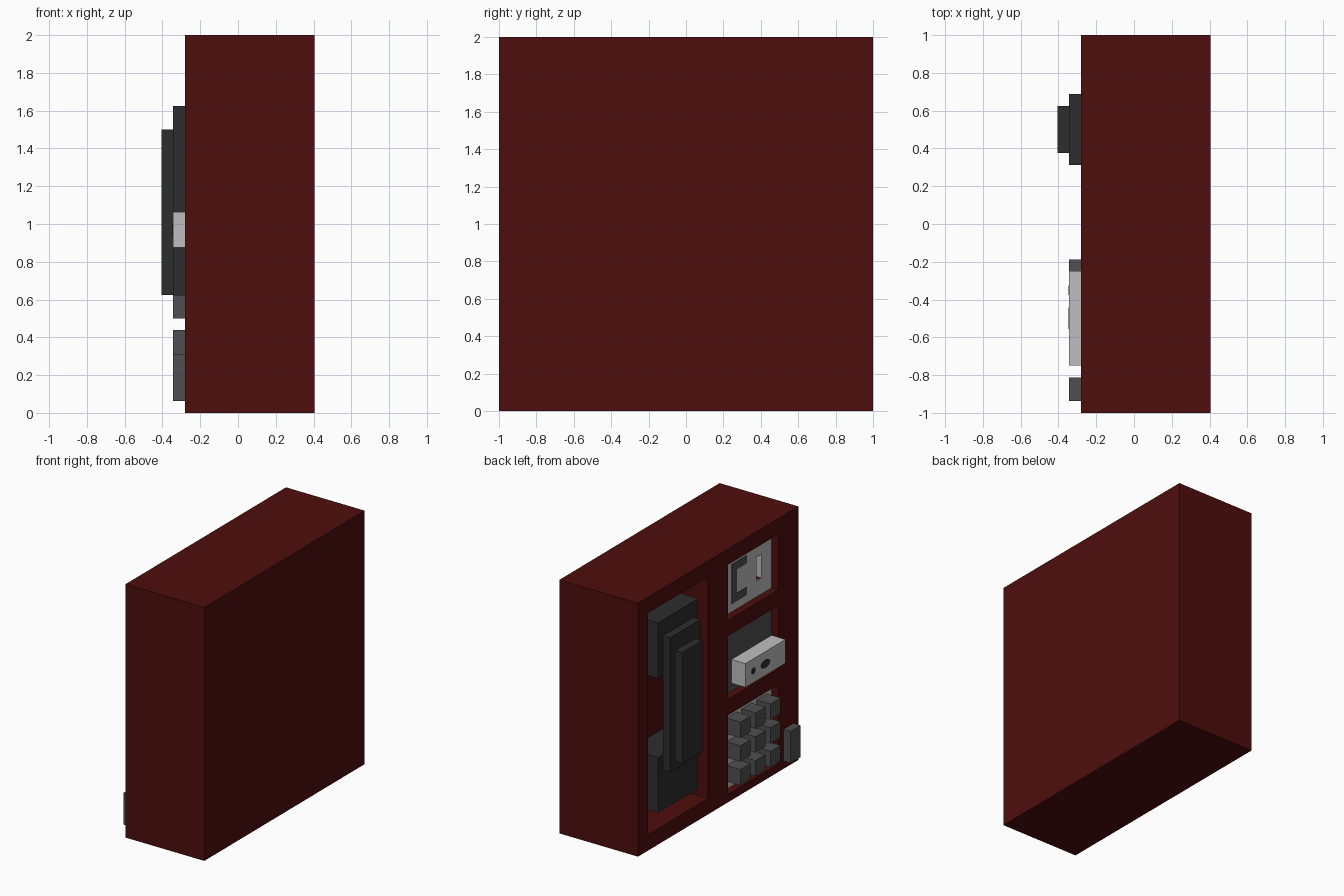
import bpy
import math

if "Cube" in bpy.data.objects:
    bpy.data.objects.remove(bpy.data.objects["Cube"], do_unlink=True)


def material(name, rgb):
    m = bpy.data.materials.new(name)
    m.use_nodes = True
    m.diffuse_color = (*rgb, 1)
    m.node_tree.nodes["Principled BSDF"].inputs["Base Color"].default_value = (*rgb, 1)
    return m


RED = material("dark red", (0.078, 0.0042, 0.0042))
WHITE = material("light grey", (0.52, 0.52, 0.52))
GREY = material("mid grey", (0.08, 0.08, 0.08))
DARK = material("charcoal", (0.027, 0.027, 0.027))

FACE = -0.28125          # front plane of the cabinet
STEP = 0.0625            # basic module
BACK = FACE + STEP       # floor of the shallow recesses
DEEP = FACE + 4 * STEP   # floor of the handset recess


def box(name, x, y, z, mat):
    """Box from its (min, max) range on each axis."""
    bpy.ops.mesh.primitive_cube_add(size=1)
    ob = bpy.context.object
    ob.name = name
    for v in ob.data.vertices:
        v.co = [r[0] if c < 0 else r[1] for c, r in zip(v.co, (x, y, z))]
    ob.data.materials.append(mat)
    return ob


def cut(target, x, y, z):
    """Carve a box-shaped recess out of the target."""
    cutter = box("cutter", x, y, z, target.data.materials[0])
    mod = target.modifiers.new("recess", 'BOOLEAN')
    mod.operation = 'DIFFERENCE'
    mod.solver = 'EXACT'
    mod.object = cutter
    bpy.context.view_layer.objects.active = target
    bpy.ops.object.modifier_apply(modifier=mod.name)
    bpy.data.objects.remove(cutter, do_unlink=True)


def disc(name, x, y, z, ry, rz, mat):
    """Thin oval plate facing -x."""
    bpy.ops.mesh.primitive_cylinder_add(vertices=16, radius=1, depth=0.006,
                                        location=(x, y, z),
                                        rotation=(0, math.pi / 2, 0))
    ob = bpy.context.object
    ob.name = name
    ob.scale = (rz, ry, 1)
    ob.data.materials.append(mat)


# Cabinet with four recesses
cabinet = box("cabinet", (FACE, 0.40625), (-1, 1), (0, 2), RED)
cut(cabinet, (FACE - 0.1, DEEP), (0.125, 0.875), (0.125, 1.875))
SIDE = (-0.75, -0.125)
for z in ((1.4375, 1.875), (0.8125, 1.3125), (0.0625, 0.6875)):
    cut(cabinet, (FACE - 0.1, BACK), SIDE, z)

# Handset: two end pieces, grip and raised back
for name, z in (("earpiece", (1.3125, 1.75)), ("mouthpiece", (0.25, 0.6875))):
    box(name, (FACE, DEEP), (0.25, 0.75), z, DARK)
box("handset_grip", (FACE - STEP, FACE), (0.3125, 0.6875), (0.5625, 1.625), DARK)
box("handset_back", (FACE - 2 * STEP, FACE - STEP), (0.375, 0.625), (0.625, 1.5), DARK)

# Instruction panel with an upright slot and a plain handset mark
PLATE = 0.003
panel = box("instruction_panel", (BACK - PLATE, BACK + STEP), SIDE, (1.4375, 1.875), WHITE)
cut(cabinet, (BACK - 0.01, BACK + STEP), (-0.625, -0.5625), (1.5625, 1.75))
cut(panel, (BACK - 0.1, BACK + STEP - 0.01), (-0.625, -0.5625), (1.5625, 1.75))
mark_x = (BACK - 2 * PLATE, BACK - PLATE)
box("mark_grip", mark_x, (-0.3125, -0.25), (1.5, 1.8125), GREY)
for z in (1.5, 1.75):
    box("mark_end", mark_x, (-0.4375, -0.3125), (z, z + STEP), GREY)

# Coin unit on its backing plate
box("coin_panel", (BACK - PLATE, BACK), SIDE, (0.8125, 1.3125), GREY)
box("coin_unit", (FACE - STEP, BACK), (-0.75, -0.25), (0.875, 1.0625), WHITE)
disc("coin_button", FACE - STEP, -0.35, 0.967, 0.025, 0.025, DARK)
disc("coin_opening", FACE - STEP, -0.5, 0.967, 0.057, 0.031, DARK)

# Keypad, three by three
box("keypad_panel", (BACK - PLATE, BACK), SIDE, (0.0625, 0.6875), WHITE)
for row in range(3):
    for col in range(3):
        y = -0.1875 - 0.1875 * col
        z = 0.125 + 0.1875 * row
        box("key", (FACE - STEP, BACK), (y - 0.125, y), (z, z + 0.125), GREY)

# Lever block beside the keypad
box("return_lever", (FACE - STEP, FACE), (-0.9375, -0.8125), (0.0625, 0.3125), GREY)
